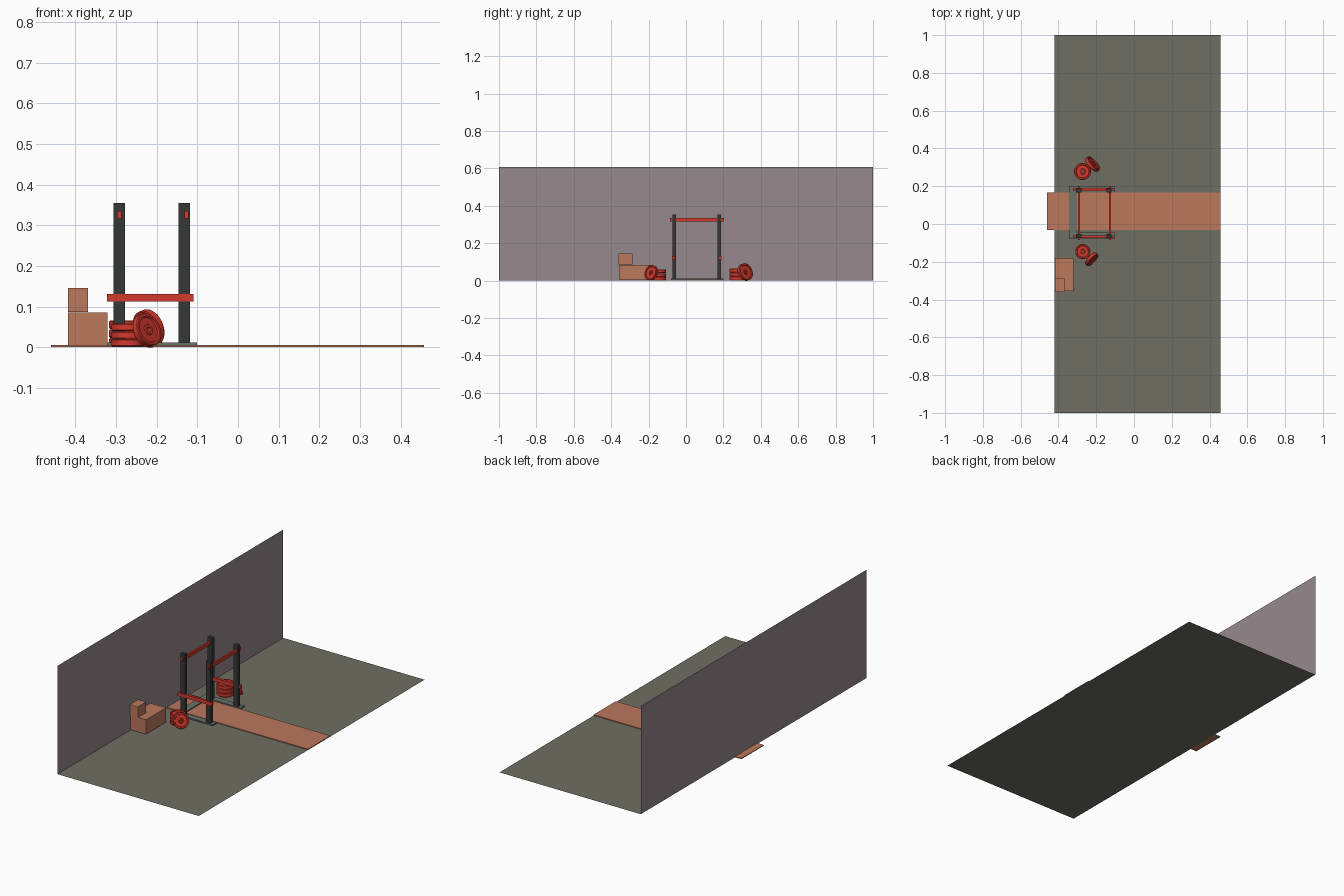
import bpy, bmesh, math
from mathutils import Vector, Matrix

if "Cube" in bpy.data.objects:
    bpy.data.objects.remove(bpy.data.objects["Cube"])


def material(name, rgb):
    m = bpy.data.materials.new(name)
    lin = [((c / 255 + 0.055) / 1.055) ** 2.4 for c in rgb]
    m.diffuse_color = (*lin, 1)
    m.use_nodes = True
    m.node_tree.nodes["Principled BSDF"].inputs["Base Color"].default_value = m.diffuse_color
    return m


FLOOR = material("rubber_floor_grey", (110, 110, 99))
WALL = material("wall_mauve_grey", (150, 138, 142))
WOOD = material("wood_orange", (188, 120, 92))
RED = material("bright_red", (212, 56, 45))
STEEL = material("dark_steel", (54, 56, 57))
BASE = material("base_grey", (106, 115, 106))


def add_object(name, bm, mat, smooth=False):
    me = bpy.data.meshes.new(name)
    bm.to_mesh(me)
    bm.free()
    me.materials.append(mat)
    ob = bpy.data.objects.new(name, me)
    bpy.context.collection.objects.link(ob)
    if smooth:
        me.shade_smooth()
        me.set_sharp_from_angle(angle=math.radians(35))
    return ob


def box(name, x, y, z, mat):
    """Box from (min, max) ranges."""
    bm = bmesh.new()
    size = [r[1] - r[0] for r in (x, y, z)]
    mid = Vector([sum(r) / 2 for r in (x, y, z)])
    bmesh.ops.create_cube(bm, size=1, matrix=Matrix.Translation(mid) @ Matrix.Diagonal((*size, 1)))
    return add_object(name, bm, mat)


def panel(name, corners, mat):
    bm = bmesh.new()
    bm.faces.new([bm.verts.new(c) for c in corners])
    return add_object(name, bm, mat)


def weight_plate(name, centre, radius, thick, normal=(0, 0, 1), segs=32):
    """Lathed disc with raised rim, dished face, hub and through hole."""
    h = thick / 2
    half = [(0.15, 0.8), (0.3, 0.8), (0.34, 0.5), (0.74, 0.5), (0.8, 0.95), (0.95, 0.95), (1, 0.7)]
    profile = half + [(r, -z) for r, z in reversed(half)]
    bm = bmesh.new()
    rings = []
    for i in range(segs):
        a = 2 * math.pi * i / segs
        rings.append([bm.verts.new((r * radius * math.cos(a), r * radius * math.sin(a), z * h))
                      for r, z in profile])
    n = len(profile)
    for i in range(segs):
        p, q = rings[i], rings[(i + 1) % segs]
        for j in range(n):
            k = (j + 1) % n
            bm.faces.new((p[j], p[k], q[k], q[j]))
    bmesh.ops.recalc_face_normals(bm, faces=bm.faces)
    rot = Vector((0, 0, 1)).rotation_difference(Vector(normal)).to_matrix().to_4x4()
    bm.transform(Matrix.Translation(centre) @ rot)
    return add_object(name, bm, RED, smooth=True)


# Room: floor, back wall, timber lifting strip
panel("floor", [(-0.42, -1, 0), (0.457, -1, 0), (0.457, 1, 0), (-0.42, 1, 0)], FLOOR)
panel("back_wall", [(-0.42, -1, 0), (-0.42, 1, 0), (-0.42, 1, 0.607), (-0.42, -1, 0.607)], WALL)
box("lifting_strip", (-0.46, 0.457), (-0.032, 0.166), (0.0005, 0.005), WOOD)

# U-shaped rack base
bm = bmesh.new()
outline = [(-0.343, -0.079), (-0.101, -0.079), (-0.101, -0.045), (-0.303, -0.045),
           (-0.303, 0.167), (-0.101, 0.167), (-0.101, 0.201), (-0.343, 0.201)]
face = bm.faces.new([bm.verts.new((x, y, 0.004)) for x, y in outline])
top = bmesh.ops.extrude_face_region(bm, geom=[face])["geom"]
bmesh.ops.translate(bm, verts=[v for v in top if isinstance(v, bmesh.types.BMVert)], vec=(0, 0, 0.007))
bmesh.ops.recalc_face_normals(bm, faces=bm.faces)
add_object("rack_base", bm, BASE)

# Posts with cross bars and side safety bars
for end, px in (("rear", -0.292), ("front", -0.132)):
    for side, py in (("right", -0.063), ("left", 0.178)):
        box(f"{end}_{side}_post", (px - 0.014, px + 0.014), (py - 0.010, py + 0.010), (0.004, 0.355), STEEL)
    bx = px + (0.005 if end == "front" else 0)
    box(f"{end}_top_bar", (bx - 0.005, bx + 0.005), (-0.086, 0.202), (0.316, 0.335), RED)
for side, py, s in (("right", -0.063, -1), ("left", 0.178, 1)):
    ys = sorted((py - s * 0.003, py + s * 0.012))
    box(f"{side}_safety_bar", (-0.322, -0.109), ys, (0.112, 0.131), RED)

# Weight plates: a stack on each side plus one plate leaning on it
for side, cx, cy, r, height, s, lean in (
        ("right", -0.271, -0.146, 0.040, 0.058, -1, (-0.224, -0.186, 0.042)),
        ("left", -0.272, 0.278, 0.045, 0.065, 1, (-0.220, 0.317, 0.046))):
    t = height / 3
    for i in range(3):
        weight_plate(f"{side}_stacked_plate_{i + 1}", (cx, cy, 0.001 + t * (i + 0.5)), r, t)
    weight_plate(f"{side}_leaning_plate", lean, r * 1.05, t, Vector((0.7, s * 0.65, 0.29)).normalized())

# Jump boxes in the corner by the wall
box("large_wooden_box", (-0.418, -0.321), (-0.356, -0.179), (0.004, 0.085), WOOD)
box("small_wooden_box", (-0.418, -0.369), (-0.361, -0.286), (0.086, 0.146), WOOD)
